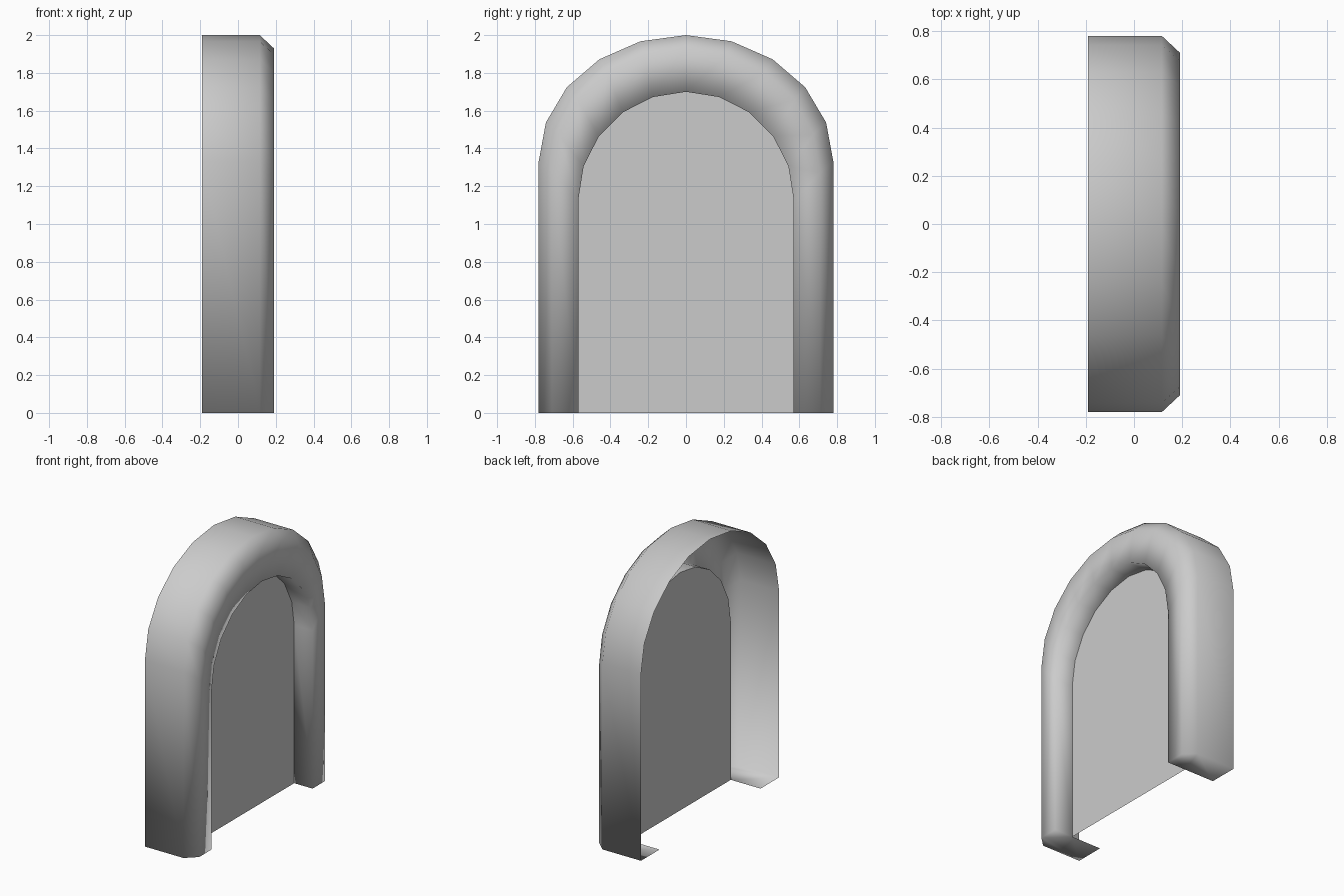
import bpy, math

if "Cube" in bpy.data.objects:
    bpy.data.objects.remove(bpy.data.objects["Cube"])

STEPS = 10          # segments around the arch
PANEL_X = 0.045     # depth of the recessed panel


def arch(x, half_width, spring, top):
    """Arch outline at depth x: leg foot, elliptical top, leg foot."""
    pts = [(x, half_width, 0)]
    for i in range(STEPS + 1):
        a = math.pi * i / STEPS
        pts.append((x, half_width * math.cos(a), spring + (top - spring) * math.sin(a)))
    return pts + [(x, -half_width, 0)]


def add_object(name, verts, faces, smooth):
    mesh = bpy.data.meshes.new(name)
    mesh.from_pydata(verts, [], faces)
    mesh.update()
    for p in mesh.polygons:
        p.use_smooth = smooth
    obj = bpy.data.objects.new(name, mesh)
    bpy.context.collection.objects.link(obj)
    return obj


# Frame: open-backed shell running from the outer back edge to the panel
rings = [
    arch(-0.19, 0.78, 1.33, 2.0),
    arch(0.115, 0.78, 1.33, 2.0),
    arch(0.19, 0.71, 1.27, 1.93),
    arch(0.19, 0.57, 1.13, 1.70),
    arch(PANEL_X, 0.57, 1.13, 1.70),
]
n = len(rings[0])
verts = [p for ring in rings for p in ring]
faces = []
for j in range(len(rings) - 1):
    for i in range(n - 1):
        a, b = j * n + i, (j + 1) * n + i
        faces.append((a, a + 1, b + 1, b))

# Feet: caps closing the underside of both legs
left_foot = [j * n for j in range(len(rings))] + [len(verts)]
right_foot = [j * n + n - 1 for j in range(len(rings))] + [len(verts) + 1]
verts += [(-0.19, 0.57, 0), (-0.19, -0.57, 0)]
faces += [left_foot, right_foot[::-1]]
add_object("arch_frame", verts, faces, True)

# Panel: flat sheet filling the opening
panel = arch(PANEL_X, 0.57, 1.13, 1.70)
add_object("recessed_panel", panel, [list(range(n))], False)
